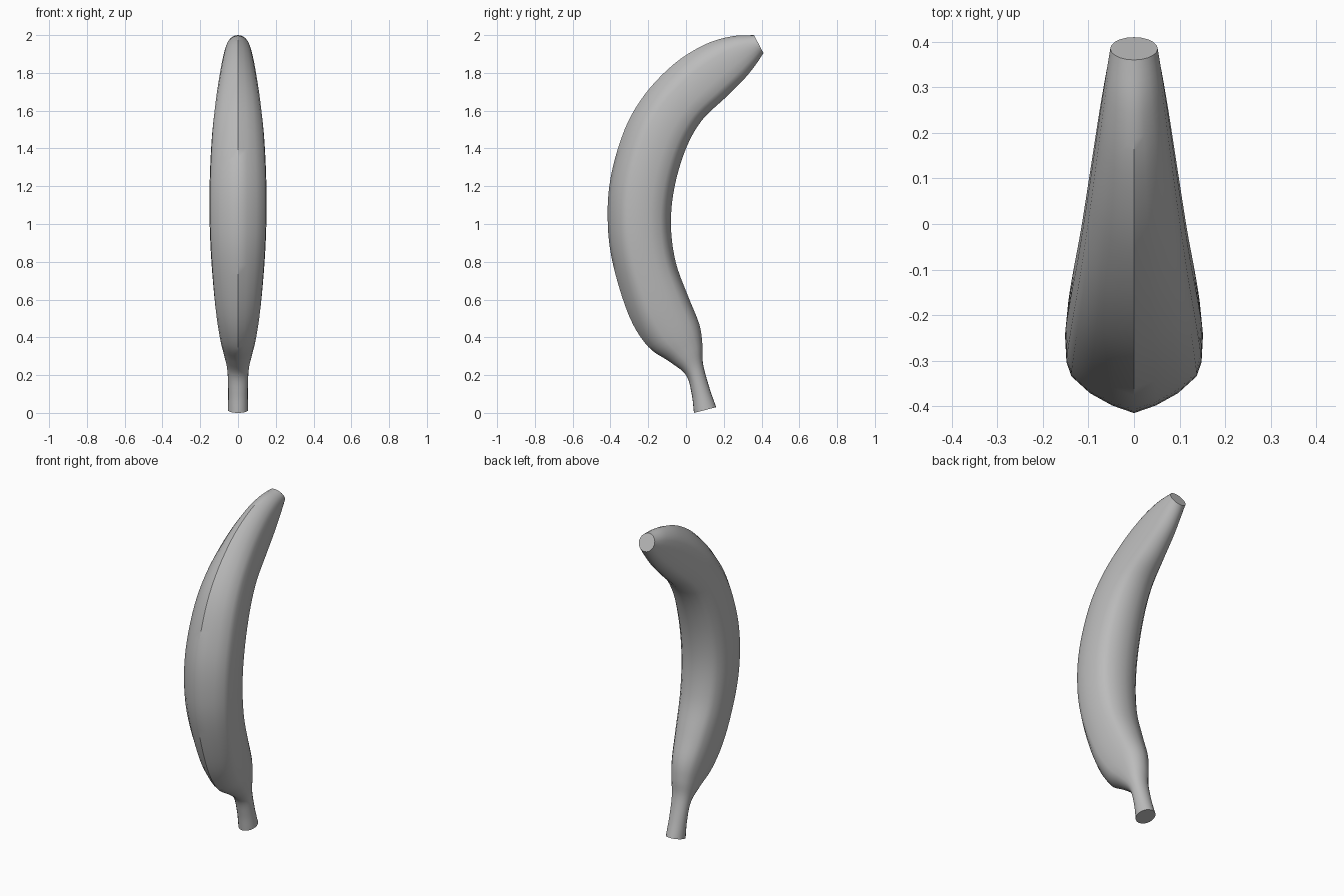
import bpy, bmesh, math
from mathutils import Vector

if "Cube" in bpy.data.objects:
    bpy.data.objects.remove(bpy.data.objects["Cube"])

# Stations along the fruit: outer y, z, inner y, z, half width, roundness
STATIONS = [Vector(s) for s in (
    (.042, 0, .16, .03, .054, 1),
    (.03, .1, .125, .13, .052, 1),
    (0, .2, .09, .26, .057, .8),
    (-.085, .27, .087, .36, .075, .5),
    (-.2, .35, .07, .47, .097, .2),
    (-.3, .51, .01, .62, .12, 0),
    (-.385, .78, -.055, .8, .14, 0),
    (-.414, 1, -.08, 1, .15, 0),
    (-.4, 1.24, -.06, 1.2, .15, 0),
    (-.325, 1.5, 0, 1.4, .139, 0),
    (-.215, 1.69, .085, 1.55, .121, 0),
    (-.06, 1.85, .21, 1.67, .099, .05),
    (.1, 1.95, .31, 1.77, .08, .2),
    (.24, 1.993, .37, 1.845, .065, .5),
    (.36, 2, .41, 1.905, .052, 1),
)]
# Half of the ridged cross-section: depth from outer to inner, width
RIDGED = [(0, 0), (.05, .32), (.13, .64), (.24, .91), (.33, .98), (.5, 1),
          (.68, .96), (.84, .83), (.92, .65), (.97, .34), (1, 0)]
STEPS = 5


def spline(points, steps):
    """Catmull-Rom curve through points of any dimension."""
    ends = [2 * points[0] - points[1]] + points + [2 * points[-1] - points[-2]]
    out = []
    for a, b, c, d in zip(ends, ends[1:], ends[2:], ends[3:]):
        for i in range(steps):
            t = i / steps
            out.append(b + (c - a) * (t / 2) + (2 * a - 5 * b + 4 * c - d) * (t * t / 2)
                       + (3 * b - a - 3 * c + d) * (t ** 3 / 2))
    return out + [points[-1]]


def section(station):
    """Closed ring, blending the ridged outline into an ellipse."""
    oy, oz, iy, iz, width, rnd = station
    outer, inner = Vector((0, oy, oz)), Vector((0, iy, iz))
    half = []
    for i, (u, w) in enumerate(RIDGED):
        a = math.pi * i / (len(RIDGED) - 1)
        u += ((1 - math.cos(a)) / 2 - u) * rnd
        w += (math.sin(a) - w) * rnd
        half.append((u, w * width))
    ring = half + [(u, -w) for u, w in half[-2:0:-1]]
    return [outer.lerp(inner, u) + Vector((w, 0, 0)) for u, w in ring]


# Skin lofted through the sections, with flat cut ends
bm = bmesh.new()
rings = [[bm.verts.new(p) for p in section(s)] for s in spline(STATIONS, STEPS)]
for r, s in zip(rings, rings[1:]):
    for i in range(len(r)):
        j = (i + 1) % len(r)
        bm.faces.new((r[i], r[j], s[j], s[i]))
bm.faces.new(rings[0])
bm.faces.new(rings[-1])
bmesh.ops.recalc_face_normals(bm, faces=bm.faces)
mesh = bpy.data.meshes.new("banana")
bm.to_mesh(mesh)
bm.free()
banana = bpy.data.objects.new("banana", mesh)
bpy.context.collection.objects.link(banana)

# Plain grey skin
skin = bpy.data.materials.new("plain grey")
skin.use_nodes = True
grey = (.5, .5, .5, 1)
skin.diffuse_color = grey
skin.node_tree.nodes["Principled BSDF"].inputs["Base Color"].default_value = grey
mesh.materials.append(skin)

bpy.context.view_layer.objects.active = banana
banana.select_set(True)
bpy.ops.object.shade_smooth_by_angle(angle=math.radians(40))
